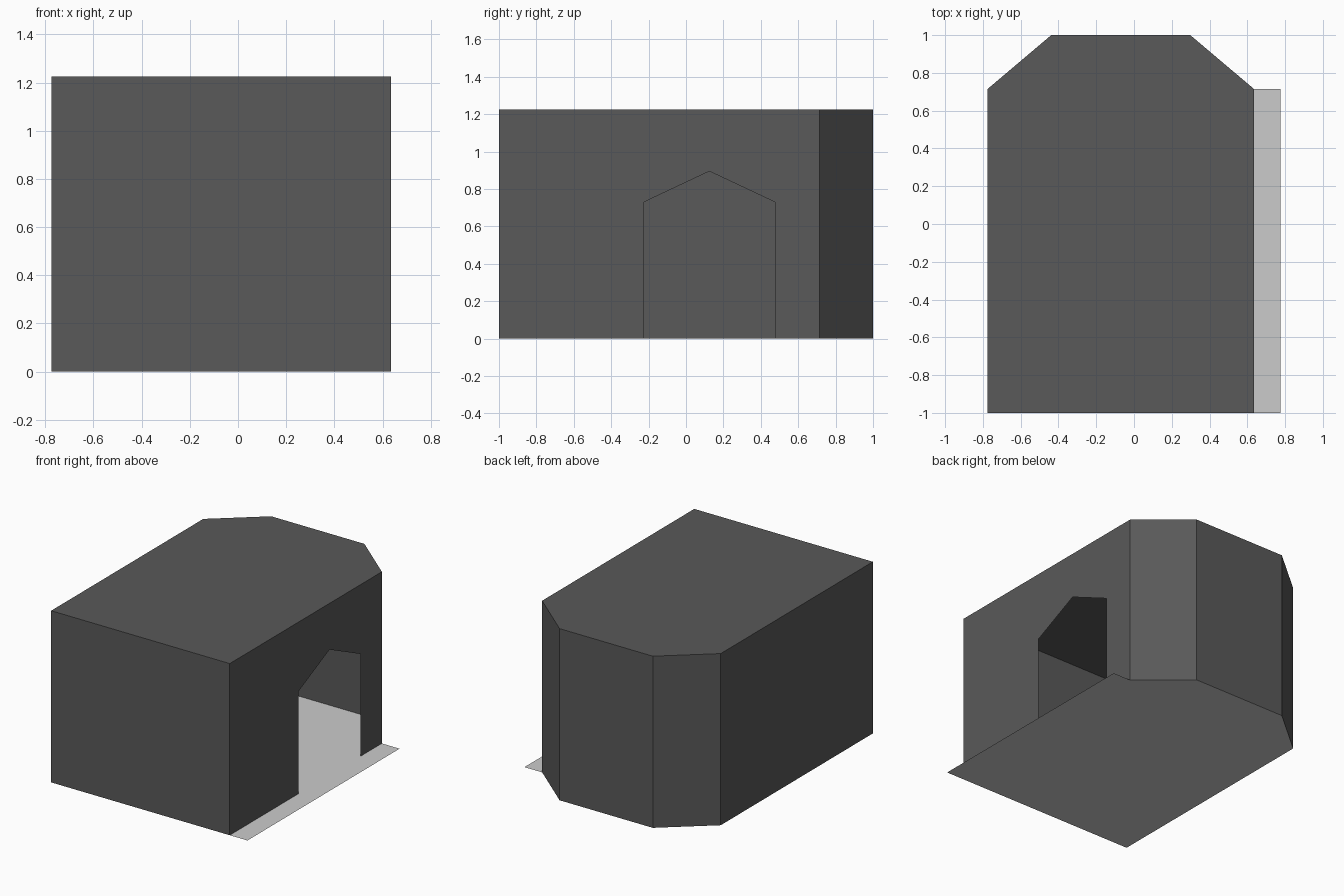
import bpy, bmesh

if "Cube" in bpy.data.objects:
    bpy.data.objects.remove(bpy.data.objects["Cube"])

H = 1.225                      # wall height
XL, XR, XF = -0.775, 0.635, 0.775
YF, YS, YB = -1.0, 0.715, 1.0
CHAMFER = 0.337

# Plan of the shell, counter-clockwise from the front left corner
plan = [(XL, YF), (XR, YF), (XR, YS), (XR - CHAMFER, YB), (XL + CHAMFER, YB), (XL, YS)]
# Pointed doorway in the right wall (y, z)
doorway = [(-0.225, 0), (-0.225, 0.73), (0.125, 0.895), (0.475, 0.73), (0.475, 0)]


def make_object(name, polygons, grey=None):
    bm = bmesh.new()
    for poly in polygons:
        bm.faces.new([bm.verts.new(p) for p in poly])
    bmesh.ops.remove_doubles(bm, verts=bm.verts, dist=1e-4)
    mesh = bpy.data.meshes.new(name)
    bm.to_mesh(mesh)
    bm.free()
    obj = bpy.data.objects.new(name, mesh)
    bpy.context.collection.objects.link(obj)
    if grey is not None:
        mat = bpy.data.materials.new(name + "_grey")
        mat.diffuse_color = (grey, grey, grey, 1)
        mat.use_nodes = True
        mat.node_tree.nodes["Principled BSDF"].inputs["Base Color"].default_value = mat.diffuse_color
        mesh.materials.append(mat)
    return obj


# Thin shell: flat roof and walls, with the doorway cut out of the right wall
shell = [[(x, y, H) for x, y in plan]]
for i, (a, b) in enumerate(zip(plan, plan[1:] + plan[:1])):
    bottom = [(*a, 0)]
    if i == 1:
        bottom += [(XR, y, z) for y, z in doorway]
    shell.append(bottom + [(*b, 0), (*b, H), (*a, H)])
make_object("shelter_shell", shell, 0.1)

# Floor: follows the plan, and extends past the right wall as a doorstep
floor = [plan[0], (XF, YF), (XF, YS)] + plan[2:]
make_object("floor", [[(x, y, 0) for x, y in floor]])
